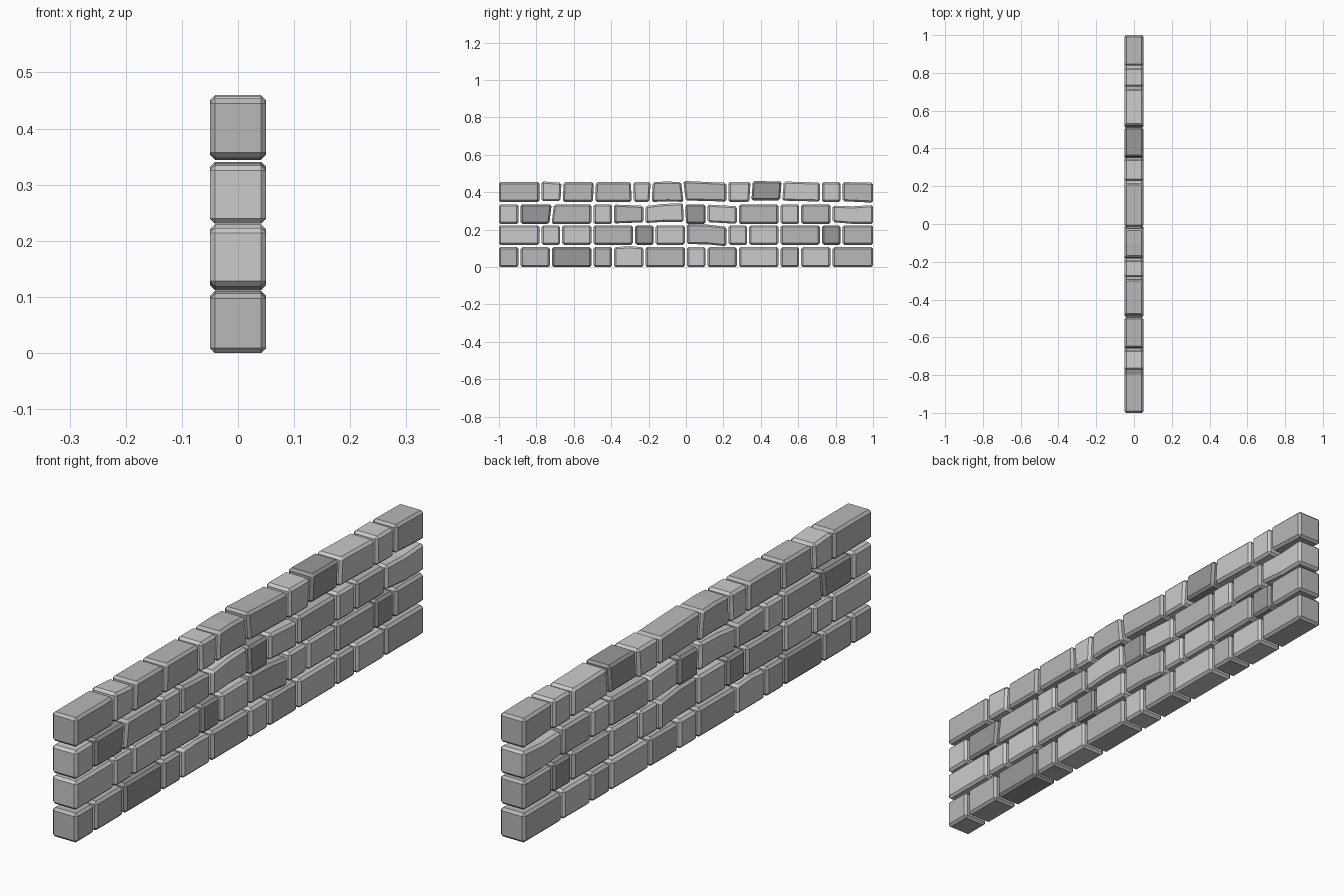
import bpy, bmesh

if "Cube" in bpy.data.objects:
    bpy.data.objects.remove(bpy.data.objects["Cube"])

HALF_X, GAP, CHAMFER = 0.05, 0.006, 0.009
WIDTH = {"S": 0.11, "M": 0.168, "L": 0.222}
TONES = {}
for key, name, v in (("L", "light_stone", 0.69), ("M", "mid_stone", 0.48), ("D", "dark_stone", 0.32)):
    mat = bpy.data.materials.new(name)
    mat.diffuse_color = (v, v, v, 1)
    mat.use_nodes = True
    mat.node_tree.nodes["Principled BSDF"].inputs["Base Color"].default_value = mat.diffuse_color
    TONES[key] = mat

# each course: bottom z, top z, stone sizes, stone tones
COURSES = [
    (0.0, 0.106, "SML" * 4, "MMDMLMLMLMLM"),
    (0.119, 0.223, "LSM" * 4, "LLLMDLMLLMDM"),
    (0.231, 0.334, "SML" * 4, "LDMLMLDLMLML"),
    (0.348, 0.454, "LSM" * 4, "MLMMLMMLDLLM"),
]
# leaning joints: (course, joint) -> y shift at top, at bottom
LEAN = {(2, 2): (.01, -.003), (2, 6): (-.01, -.006), (3, 2): (.008, .003),
        (3, 3): (.012, .009), (3, 4): (-.01, -.007), (3, 5): (-.015, -.021),
        (3, 6): (-.02, -.007), (3, 8): (.019, .012), (3, 9): (.017, .009)}
# uneven stones: (course, index) -> z shift at bottom left, bottom right, top left, top right
WARP = {(1, 6): (.003, -.008, .007, -.008), (2, 4): (.002, .008, 0, -.007),
        (2, 5): (.004, .01, -.008, .007), (2, 7): (.009, 0, 0, -.009),
        (2, 11): (.009, 0, -.006, -.003), (3, 1): (.004, .005, .004, -.004),
        (3, 6): (.008, .002, .006, -.004), (3, 8): (.009, .008, .005, .004),
        (3, 9): (.007, .002, .003, -.002), (3, 11): (.004, -.004, 0, -.003)}
# bent stones: (course, index) -> z shift of the middle
BEND = {(0, 4): .005, (1, 6): .005, (2, 5): .004, (2, 11): -.005, (3, 5): .003}


def make_stone(name, outline, mat):
    """Extrude a side outline (y, z) across the wall and chamfer its edges."""
    bm = bmesh.new()
    face = bm.faces.new([bm.verts.new((-HALF_X, y, z)) for y, z in outline])
    ext = bmesh.ops.extrude_face_region(bm, geom=[face])
    moved = [g for g in ext["geom"] if isinstance(g, bmesh.types.BMVert)]
    bmesh.ops.translate(bm, verts=moved, vec=(2 * HALF_X, 0, 0))
    # keep the cap left behind by the extrusion so the stone is closed
    if len(bm.faces) < len(outline) + 2:
        bmesh.ops.holes_fill(bm, edges=bm.edges, sides=0)
    bmesh.ops.recalc_face_normals(bm, faces=bm.faces)
    me = bpy.data.meshes.new(name)
    bm.to_mesh(me)
    bm.free()
    me.materials.append(mat)
    ob = bpy.data.objects.new(name, me)
    bpy.context.collection.objects.link(ob)
    bev = ob.modifiers.new("chamfer", "BEVEL")
    bev.width, bev.segments = CHAMFER, 1
    bev.limit_method, bev.angle_limit = "ANGLE", 0.7


# stack the courses
for c, (z0, z1, sizes, tones) in enumerate(COURSES):
    joint = -1.0
    for i, (size, tone) in enumerate(zip(sizes, tones)):
        nxt = joint + WIDTH[size]
        lt, lb = LEAN.get((c, i), (0, 0))
        rt, rb = LEAN.get((c, i + 1), (0, 0))
        g0 = GAP if i else 0
        g1 = GAP if i < len(sizes) - 1 else 0
        lt, lb = joint + lt + g0, joint + lb + g0
        rt, rb = nxt + rt - g1, nxt + rb - g1
        bl, br, tl, tr = WARP.get((c, i), (0, 0, 0, 0))
        m = BEND.get((c, i), 0)
        outline = [(lb, z0 + bl), ((lb + rb) / 2, z0 + (bl + br) / 2 + m * (c > 0)), (rb, z0 + br),
                   (rt, z1 + tr), ((lt + rt) / 2, z1 + (tl + tr) / 2 + m), (lt, z1 + tl)]
        make_stone(f"stone_course{c + 1}_{i + 1}", outline, TONES[tone])
        joint = nxt
